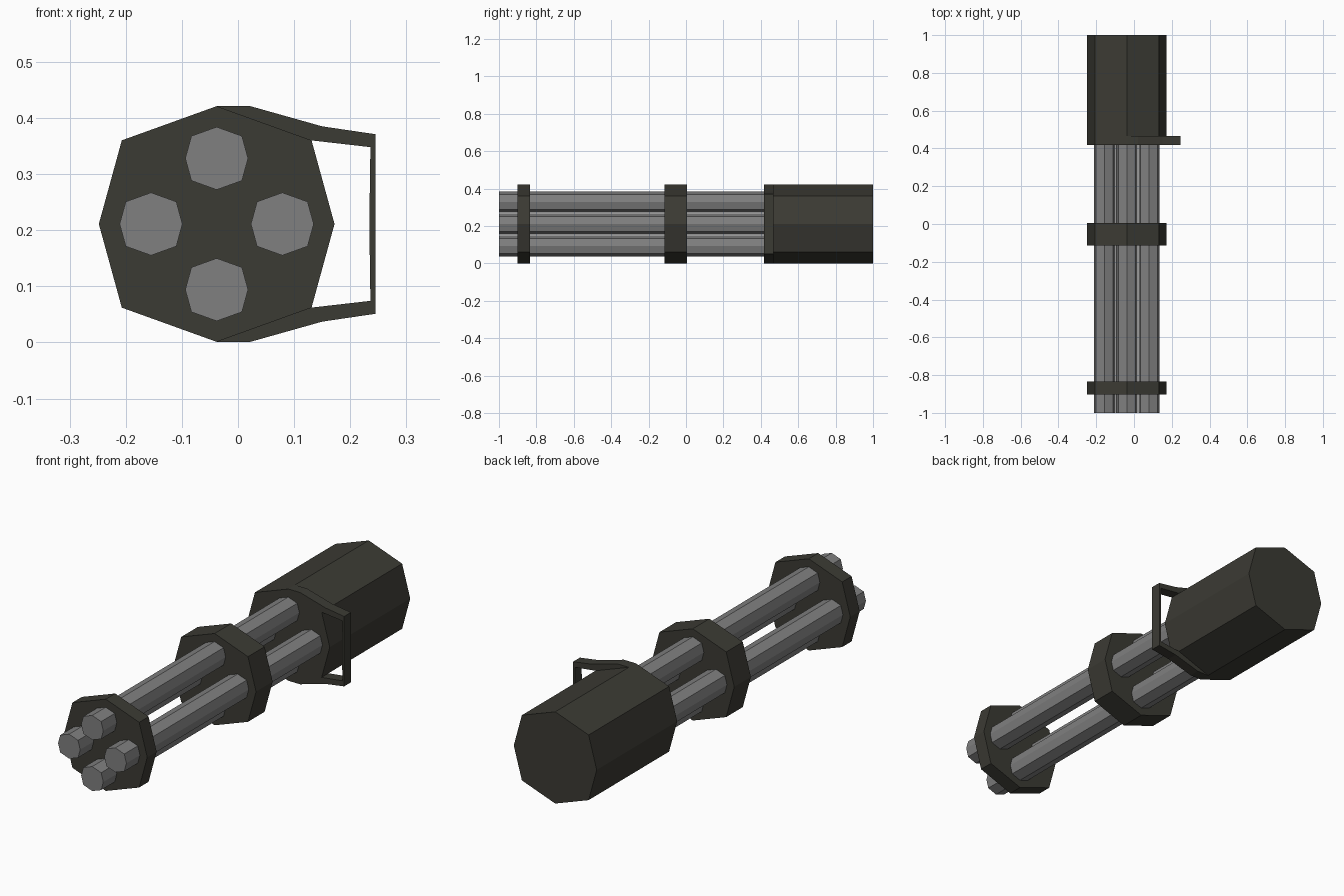
import bpy, bmesh

if "Cube" in bpy.data.objects:
    bpy.data.objects.remove(bpy.data.objects["Cube"])

CX, CZ = -0.038, 0.211   # barrel cluster axis


def material(name, rgb):
    m = bpy.data.materials.new(name)
    m.diffuse_color = (*rgb, 1)
    m.use_nodes = True
    m.node_tree.nodes["Principled BSDF"].inputs["Base Color"].default_value = m.diffuse_color
    return m


dark = material("dark olive metal", (0.044, 0.043, 0.034))
steel = material("grey steel", (0.215, 0.215, 0.215))


def prism(name, profile, y0, y1, mat):
    """Extrude an x-z profile along y."""
    bm = bmesh.new()
    face = bm.faces.new([bm.verts.new((x, y0, z)) for x, z in profile])
    ext = bmesh.ops.extrude_face_region(bm, geom=[face], use_keep_orig=True)
    moved = [g for g in ext["geom"] if isinstance(g, bmesh.types.BMVert)]
    bmesh.ops.translate(bm, verts=moved, vec=(0, y1 - y0, 0))
    bmesh.ops.recalc_face_normals(bm, faces=bm.faces)
    me = bpy.data.meshes.new(name)
    bm.to_mesh(me)
    bm.free()
    me.materials.append(mat)
    ob = bpy.data.objects.new(name, me)
    bpy.context.collection.objects.link(ob)
    return ob


def octagon(cx, cz, r):
    """Slightly squashed eight-sided outline shared by all round parts."""
    a, b = 0.805 * r, 0.71 * r
    pts = [(0, r), (a, b), (r, 0), (a, -b), (0, -r), (-a, -b), (-r, 0), (-a, b)]
    return [(cx + x, cz + z) for x, z in pts]


# Motor housing and the two clamp discs
hull = octagon(CX, CZ, 0.21)
prism("motor_housing", hull, 0.418, 1.0, dark)
prism("middle_clamp", hull, -0.115, 0.005, dark)
prism("muzzle_clamp", hull, -0.902, -0.834, dark)

# Four barrels around the axis
for i, (dx, dz) in enumerate([(0, 1), (1, 0), (0, -1), (-1, 0)]):
    prism(f"barrel_{i + 1}",
          octagon(CX + 0.117 * dx, CZ + 0.117 * dz, 0.056), -1.0, 0.42, steel)

# Side carrying handle: upper half profile, mirrored about the axis height
outer = [(CX, 0.421), (0.022, 0.421), (0.150, 0.385), (0.245, 0.371)]
inner = [(0.234, 0.211), (0.236, 0.348), (0.131, 0.360)]
flip = lambda pts: [(x, 2 * CZ - z) for x, z in reversed(pts)]
prism("side_handle", outer + flip(outer) + flip(inner)[:-1] + inner,
      0.418, 0.467, dark)
